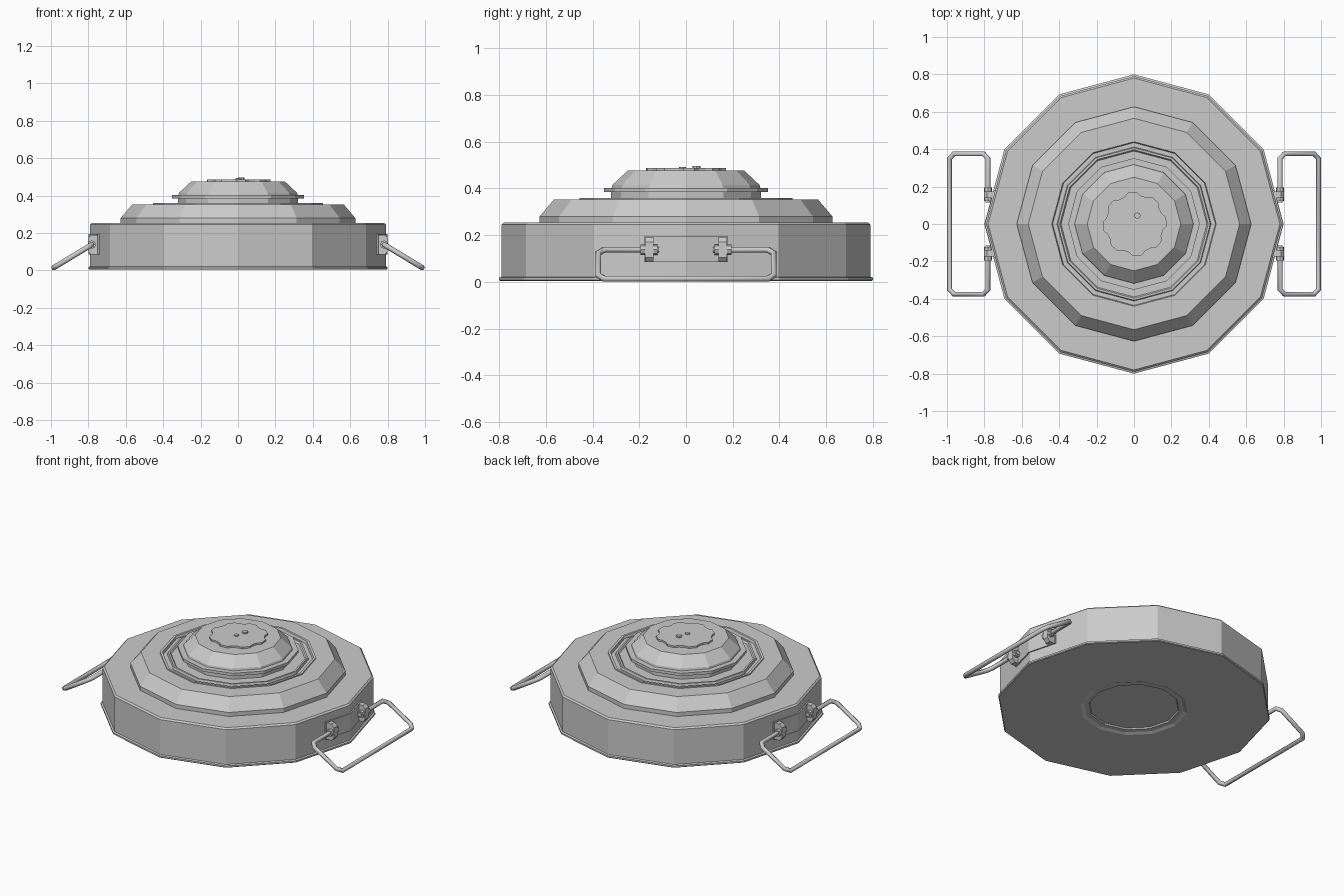
import bpy, bmesh, math

cube = bpy.data.objects.get("Cube")
if cube:
    bpy.data.objects.remove(cube)

SIDES = 12
grey = bpy.data.materials.new("plain_grey")
grey.use_nodes = True
grey.diffuse_color = (0.6, 0.6, 0.6, 1)
grey.node_tree.nodes["Principled BSDF"].inputs["Base Color"].default_value = (0.6, 0.6, 0.6, 1)


def add_object(name, data):
    data.materials.clear()
    data.materials.append(grey)
    obj = bpy.data.objects.new(name, data)
    bpy.context.collection.objects.link(obj)
    return obj


def finish(name, bm):
    bmesh.ops.recalc_face_normals(bm, faces=bm.faces)
    mesh = bpy.data.meshes.new(name)
    bm.to_mesh(mesh)
    bm.free()
    return add_object(name, mesh)


def circle(radius, count, cx=0, cy=0):
    steps = [math.tau * i / count for i in range(count)]
    return [(cx + radius * math.cos(a), cy + radius * math.sin(a)) for a in steps]


def lathe(name, profile):
    """Faceted turned part: rings of (radius, height), capped at both ends."""
    bm = bmesh.new()
    rings = [[bm.verts.new((x, y, z)) for x, y in circle(r, SIDES)] for r, z in profile]
    for low, high in zip(rings, rings[1:]):
        for i in range(SIDES):
            j = (i + 1) % SIDES
            bm.faces.new((low[i], low[j], high[j], high[i]))
    bm.faces.new(rings[0])
    bm.faces.new(rings[-1])
    return finish(name, bm)


def prism(name, outline, start, end, place=lambda a, b, h: (a, b, h)):
    """Outline extruded from start to end, with axes set by place."""
    bm = bmesh.new()
    low = [bm.verts.new(place(a, b, start)) for a, b in outline]
    high = [bm.verts.new(place(a, b, end)) for a, b in outline]
    for i in range(len(low)):
        j = (i + 1) % len(low)
        bm.faces.new((low[i], low[j], high[j], high[i]))
    bm.faces.new(low)
    bm.faces.new(high)
    return finish(name, bm)


def rod(name, points, radius):
    """Bent round bar along a path."""
    curve = bpy.data.curves.new(name + "_path", "CURVE")
    curve.dimensions = "3D"
    curve.bevel_depth = radius
    curve.bevel_resolution = 1
    curve.use_fill_caps = True
    spline = curve.splines.new("POLY")
    spline.points.add(len(points) - 1)
    for p, co in zip(spline.points, points):
        p.co = (*co, 1)
    helper = bpy.data.objects.new(name + "_path", curve)
    bpy.context.collection.objects.link(helper)
    bpy.context.view_layer.update()
    graph = bpy.context.evaluated_depsgraph_get()
    mesh = bpy.data.meshes.new_from_object(helper.evaluated_get(graph))
    bpy.data.objects.remove(helper)
    mesh.name = name
    return add_object(name, mesh)


# Wide drum with a bottom lip and a shallow round recess underneath
lathe("base_drum", [
    (0.26, 0.02), (0.265, 0.012), (0.295, 0.012), (0.315, 0.004),
    (0.795, 0.004), (0.8, 0.008), (0.8, 0.018), (0.79, 0.022),
    (0.79, 0.245), (0.78, 0.254)])

# Sloped middle tier with a grooved ring on top
lathe("middle_tier", [
    (0.627, 0.245), (0.627, 0.28), (0.565, 0.353), (0.455, 0.353),
    (0.455, 0.36), (0.44, 0.36), (0.435, 0.345), (0.412, 0.345),
    (0.408, 0.36), (0.397, 0.36), (0.39, 0.35)])

# Upper dome with a projecting flange
lathe("top_dome", [
    (0.32, 0.34), (0.32, 0.385), (0.352, 0.385), (0.352, 0.403),
    (0.318, 0.403), (0.315, 0.415), (0.25, 0.476)])

# Scalloped knob: eight blunt lobes with hollows between
LOBES = 8
star = []
for i in range(LOBES):
    for offset, radius in ((-0.14, 0.171), (0.14, 0.171), (0.28, 0.155), (0.505, 0.155)):
        a = math.tau * i / LOBES + offset + 0.08
        star.append((0.004 + radius * math.cos(a), radius * math.sin(a)))
prism("scalloped_knob", star, 0.47, 0.487)
prism("centre_pin", circle(0.014, 8, 0, -0.015), 0.48, 0.493)
prism("side_pin", circle(0.017, 8, 0.018, 0.045), 0.48, 0.497)

# Carrying handles with their mounts, one set on each side
SLOPE = math.tan(math.pi / SIDES)
for side, s in (("left", 1), ("right", -1)):
    # Bent strip wrapped over the drum corner
    front = [(0.798 - abs(y) * SLOPE, y) for y in (-0.18, 0, 0.18)]
    back = [(x - 0.02, y) for x, y in reversed(front)]
    prism(side + "_mount_strip", front + back, 0.085, 0.195,
          lambda a, b, h: (s * a, b, h))

    for end, t in (("front", -1), ("back", 1)):
        across = lambda a, b, h: (s * a, t * h, b)
        lug = [(0.735, 0.085), (0.785, 0.085), (0.803, 0.105),
               (0.803, 0.172), (0.785, 0.19), (0.735, 0.19)]
        prism(f"{side}_{end}_lug", lug, 0.14, 0.175, across)
        prism(f"{side}_{end}_collar", circle(0.022, 8, 0.781, 0.138), 0.122, 0.195, across)

    # Slanted loop, open between the lugs
    half = [(0.781, 0.115), (0.781, 0.35), (0.805, 0.375), (0.962, 0.375), (0.986, 0.35)]
    loop = [(x, y) for x, y in half] + [(x, -y) for x, y in reversed(half)]
    rod(side + "_handle",
        [(s * x, y, 0.138 - (x - 0.781) * 0.605) for x, y in loop], 0.014)
